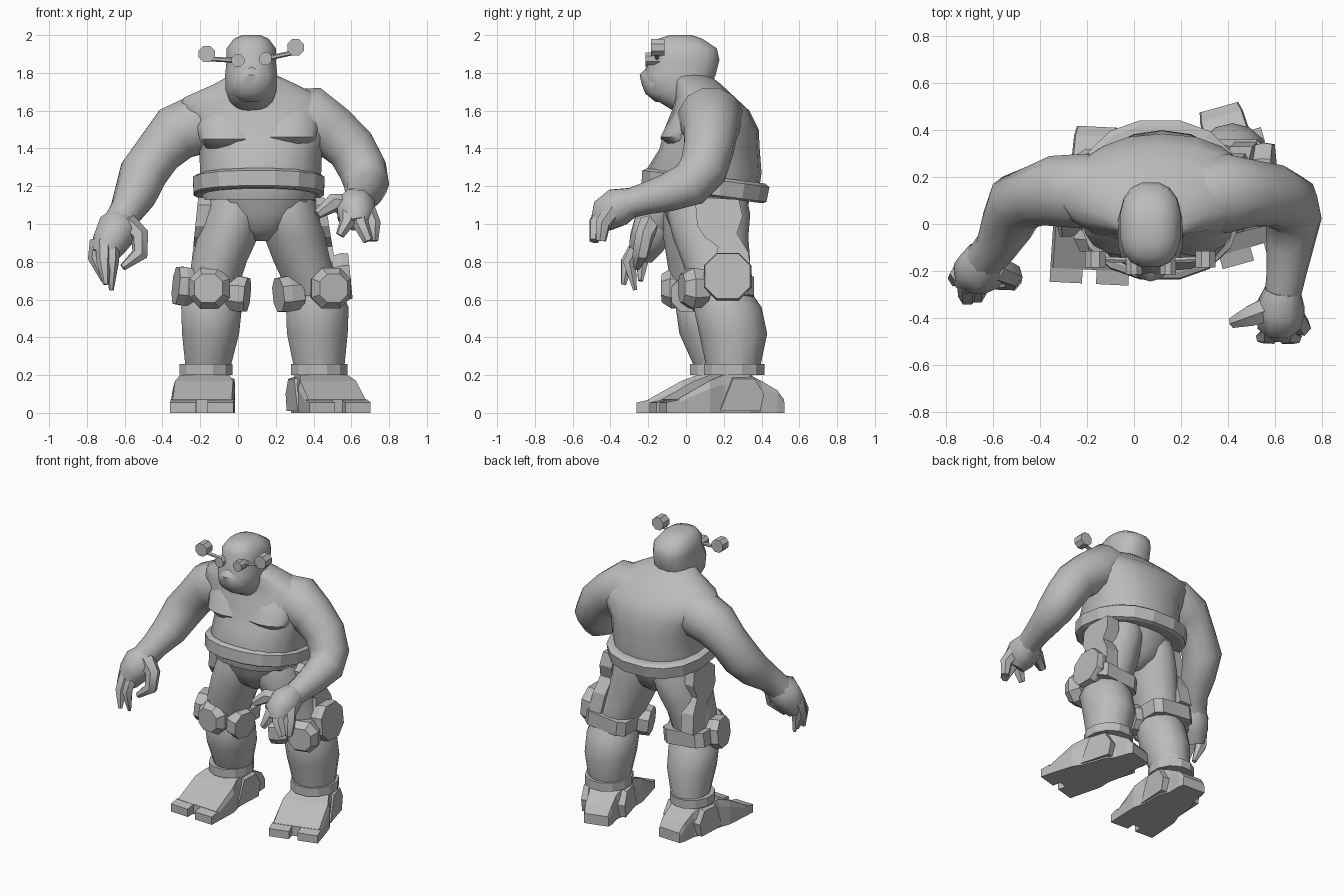
import bpy, bmesh, math
from mathutils import Vector, Matrix

if "Cube" in bpy.data.objects:
    bpy.data.objects.remove(bpy.data.objects["Cube"], do_unlink=True)

grey = bpy.data.materials.new("plain grey")
grey.use_nodes = True
grey.diffuse_color = (0.5, 0.5, 0.5, 1)
grey.node_tree.nodes["Principled BSDF"].inputs["Base Color"].default_value = (0.5, 0.5, 0.5, 1)


def finish(name, bm, smooth=0):
    bmesh.ops.recalc_face_normals(bm, faces=bm.faces)
    mesh = bpy.data.meshes.new(name)
    bm.to_mesh(mesh)
    bm.free()
    mesh.materials.append(grey)
    obj = bpy.data.objects.new(name, mesh)
    bpy.context.collection.objects.link(obj)
    if smooth:
        bpy.ops.object.select_all(action="DESELECT")
        obj.select_set(True)
        bpy.context.view_layer.objects.active = obj
        bpy.ops.object.shade_smooth_by_angle(angle=math.radians(smooth))
    return obj


def skin(bm, loops):
    """Bridge equal loops of points and cap both ends."""
    rows = [[bm.verts.new(p) for p in loop] for loop in loops]
    n = len(rows[0])
    for a, b in zip(rows, rows[1:]):
        for i in range(n):
            j = (i + 1) % n
            bm.faces.new((a[i], a[j], b[j], b[i]))
    bm.faces.new(rows[0])
    bm.faces.new(rows[-1])


def loft(name, rings, n=14, follow=False, smooth=50, power=2.0):
    """Rings are (x, y, z, radius, radius), level or turned along the path."""
    bm = bmesh.new()
    pts = [Vector(r[:3]) for r in rings]
    u, v = Vector((1, 0, 0)), Vector((0, 1, 0))
    if follow:
        u = Vector((0, 1, 0)) if abs((pts[1] - pts[0]).normalized().y) < 0.9 else Vector((1, 0, 0))
    loops = []
    for i, r in enumerate(rings):
        if follow:
            t = (pts[min(i + 1, len(pts) - 1)] - pts[max(i - 1, 0)]).normalized()
            u = (u - t * u.dot(t)).normalized()
            v = t.cross(u)
        loop = []
        for k in range(n):
            a = math.tau * (k + 0.5) / n
            c, s = math.cos(a), math.sin(a)
            c = math.copysign(abs(c) ** (2 / power), c)
            s = math.copysign(abs(s) ** (2 / power), s)
            loop.append(pts[i] + u * c * r[3] + v * s * r[4])
        loops.append(loop)
    skin(bm, loops)
    return finish(name, bm, smooth)


def limb(name, path, n=12):
    return loft(name, [(x, y, z, r, r) for x, y, z, r in path], n, follow=True)


def rod(name, start, end, r, n=8):
    """Flat-sided rod or disc between two points."""
    return loft(name, [(*start, r, r), (*end, r, r)], n, follow=True, smooth=0)


# Torso and pelvis
loft("torso", [(.11, .1, 1.13, .30, .28), (.12, .09, 1.27, .325, .31), (.12, .125, 1.4, .33, .265),
               (.12, .135, 1.5, .38, .25), (.1, .13, 1.6, .43, .205), (.08, .1, 1.67, .37, .16),
               (.09, .06, 1.74, .22, .125), (.08, .02, 1.79, .12, .1)], 18, power=2.2)
loft("pelvis", [(.12, .1, .91, .04, .1), (.12, .1, .97, .17, .18), (.12, .1, 1.06, .27, .22),
                (.12, .1, 1.18, .31, .26)], 16)
for side, x, z in (("right", -.04, 1.52), ("left", .25, 1.53)):
    loft(side + "_chest", [(x, .0, z - .12, .13, .09), (x, -.02, z - .07, .17, .115),
                           (x, .01, z, .18, .11), (x, .04, z + .1, .15, .08),
                           (x, .07, z + .16, .08, .04)], 14)

# Belt, tipped down at the back
belt = loft("belt", [(0, 0, -.05, .33, .32), (0, 0, -.04, .35, .34),
                     (0, 0, .04, .355, .345), (0, 0, .055, .33, .32)], 16, smooth=0, power=2.3)
belt.matrix_world = Matrix.Translation((.11, .1, 1.2)) @ Matrix.Rotation(-.13, 4, "X")

# Head with a broad muzzle
loft("head", [(.07, .0, 1.6, .08, .07), (.07, -.03, 1.65, .115, .12), (.07, -.04, 1.71, .138, .17),
              (.07, -.035, 1.79, .14, .195), (.07, -.005, 1.87, .132, .185),
              (.07, -.01, 1.93, .132, .175), (.07, -.03, 1.98, .095, .12),
              (.07, -.03, 2.0, .05, .06)], 16, power=2.5)
loft("muzzle", [(.07, -.09, 1.645, .07, .07), (.07, -.11, 1.69, .115, .105), (.07, -.12, 1.74, .12, .115),
                (.07, -.12, 1.79, .105, .125), (.07, -.12, 1.86, .07, .06)], 14)

# Lenses, stalks and discs
for side, lens, tip in (("right", (.0, 1.865), (-.165, 1.9)), ("left", (.145, 1.875), (.305, 1.935))):
    rod(side + "_lens", (lens[0], -.1, lens[1]), (lens[0], -.215, lens[1]), .036)
    rod(side + "_stalk", (lens[0], -.155, lens[1]), (tip[0], -.15, tip[1] - .025), .013, n=6)
    rod(side + "_stalk_disc", (tip[0], -.115, tip[1]), (tip[0], -.185, tip[1]), .047)

# Arms
limb("right_arm", [(-.06, .13, 1.56, .13), (-.2, .14, 1.53, .165), (-.33, .14, 1.48, .155),
                   (-.42, .12, 1.38, .13), (-.5, .09, 1.27, .13), (-.54, -.0, 1.16, .115),
                   (-.59, -.1, 1.07, .09), (-.64, -.16, .99, .085)])
limb("left_arm", [(.24, .12, 1.58, .14), (.38, .13, 1.56, .175), (.5, .13, 1.49, .145),
                  (.6, .12, 1.4, .135), (.66, .09, 1.29, .13), (.68, .02, 1.21, .12),
                  (.665, -.1, 1.165, .1), (.65, -.21, 1.135, .085), (.63, -.33, 1.1, .075)])

# Hands: palm, thumb and fingers
limb("right_palm", [(-.62, -.13, 1.02, .08), (-.64, -.18, .97, .115), (-.68, -.21, .9, .1),
                    (-.71, -.24, .83, .07)], 8)
limb("left_palm", [(.635, -.28, 1.12, .08), (.625, -.36, 1.09, .11), (.62, -.42, 1.05, .1),
                   (.63, -.45, 1.0, .065)], 8)
fingers = {
    "right_thumb": [(-.59, -.19, 1.0, .06), (-.52, -.22, .94, .05), (-.52, -.24, .84, .045), (-.61, -.26, .77, .02)],
    "right_first_finger": [(-.67, -.25, .88, .045), (-.67, -.3, .8, .04), (-.67, -.27, .65, .012)],
    "right_middle_finger": [(-.71, -.25, .9, .045), (-.71, -.31, .8, .04), (-.7, -.33, .68, .015)],
    "right_last_finger": [(-.74, -.21, .91, .045), (-.755, -.23, .82, .04), (-.71, -.24, .7, .015)],
    "left_thumb": [(.58, -.36, 1.1, .06), (.5, -.39, 1.11, .05), (.42, -.42, 1.05, .025)],
    "left_first_finger": [(.58, -.42, 1.07, .05), (.58, -.475, 1.01, .042), (.54, -.485, .94, .024)],
    "left_middle_finger": [(.64, -.42, 1.06, .05), (.65, -.475, 1.0, .042), (.69, -.485, .91, .028)],
    "left_last_finger": [(.68, -.39, 1.07, .05), (.715, -.44, 1.0, .042), (.715, -.45, .91, .028)],
}
for name, path in fingers.items():
    limb(name, path, 6)

# Legs
loft("right_thigh", [(-.0, .1, 1.15, .16, .2), (-.02, .1, 1.05, .165, .22), (-.055, .09, .93, .165, .21),
                     (-.1, .08, .8, .15, .18), (-.14, .08, .62, .13, .15)])
loft("left_thigh", [(.25, .12, 1.15, .16, .2), (.27, .12, 1.05, .165, .22), (.3, .13, .93, .165, .2),
                    (.34, .16, .8, .155, .18), (.41, .19, .62, .14, .15)])
loft("right_calf", [(-.13, .1, .66, .11, .12), (-.14, .11, .56, .165, .165), (-.145, .14, .42, .155, .175),
                    (-.16, .18, .23, .12, .13)])
loft("left_calf", [(.42, .2, .66, .12, .13), (.42, .22, .56, .17, .18), (.42, .25, .42, .165, .18),
                   (.43, .25, .23, .135, .14)])


def foot(side, origin, turn):
    """Boxy foot from chamfered cross-sections, with two square toes."""
    bm = bmesh.new()
    sections = [(.33, .085, .07), (.29, .095, .12), (.2, .1, .17), (.13, .13, .2),
                (-.02, .14, .2), (-.1, .165, .17), (-.28, .168, .07)]
    loops = []
    for y, w, top in sections:
        loops.append([(-w, y, 0), (w, y, 0), (w, y, top * .75), (w * .93, y, top),
                      (-w * .93, y, top), (-w, y, top * .75)])
    skin(bm, loops)
    # Toes
    for x0, x1 in ((-.168, -.03), (.03, .168)):
        skin(bm, [[(x0, y, 0), (x1, y, 0), (x1, y, h), (x0, y, h)] for y, h in ((-.27, .07), (-.34, .055))])
    # Side blocks at the ankle
    for s in (-1, 1):
        skin(bm, [[(x * s, -.04, .01), (x * s, .18, .01), (x * s, .2, .1), (x * s, .15, h), (x * s, .03, h)]
                  for x, h in ((.09, .2), (.15, .18))])
    obj = finish(side + "_foot", bm)
    obj.matrix_world = Matrix.Translation(origin) @ Matrix.Rotation(turn, 4, "Z")


foot("right", (-.175, .085, 0), -.05)
foot("left", (.45, .18, 0), .27)

# Ankle bands, and knee straps running behind the legs
for side, x, y, w in (("right", -.17, .17, .145), ("left", .43, .255, .155)):
    loft(side + "_ankle_band", [(x, y, .2, w, w + .01), (x, y, .26, w, w + .01)], 12, smooth=0)
for side, x, y, tilt in (("right", -.14, .14, .1), ("left", .41, .24, -.1)):
    strap = loft(side + "_knee_strap", [(0, 0, -.05, .165, .125), (0, 0, .05, .165, .125)],
                 8, smooth=0, power=5)
    strap.matrix_world = Matrix.Translation((x, y, .66)) @ Matrix.Rotation(tilt, 4, "Y")


# Knee pads: faceted blocks with a narrowed face
def pad(name, centre, facing, r, depth, narrow=.7):
    c, d = Vector(centre), Vector(facing).normalized()
    rings = [(*(c + d * depth * k), r * s, r * s) for k, s in ((-.5, .9), (.1, 1), (.5, narrow))]
    loft(name, rings, 8, follow=True, smooth=0, power=2.3)


pad("right_knee_pad", (-.15, -.06, .66), (-.1, -1, 0), .115, .13)
pad("right_knee_outer_disc", (-.28, .05, .67), (-1, -.2, .1), .11, .1, .95)
pad("right_knee_inner_disc", (.0, .02, .63), (1, -.2, -.1), .1, .1, .95)
pad("left_knee_pad", (.49, .04, .66), (.25, -1, 0), .115, .13)
pad("left_knee_inner_disc", (.27, .1, .63), (-1, -.35, -.1), .1, .12, .95)
pad("left_knee_outer_disc", (.55, .22, .72), (1, 0, .1), .135, .09, .95)

# Wavy plates down the outside of the thighs
outline = [(.05, 1.1), (.1, 1.14), (.28, 1.13), (.3, 1.04), (.27, .95), (.33, .85), (.35, .72),
           (.14, .7), (.15, .8), (.17, .88), (.1, .93), (.06, .99)]
for side, inner, outer, shift, lean in (("right", -.12, -.215, -.07, -.1), ("left", .37, .465, 0, .16)):
    bm = bmesh.new()
    skin(bm, [[(x + lean * (1.1 - z), y + shift, z) for y, z in outline] for x in (inner, outer)])
    finish(side + "_thigh_plate", bm)
